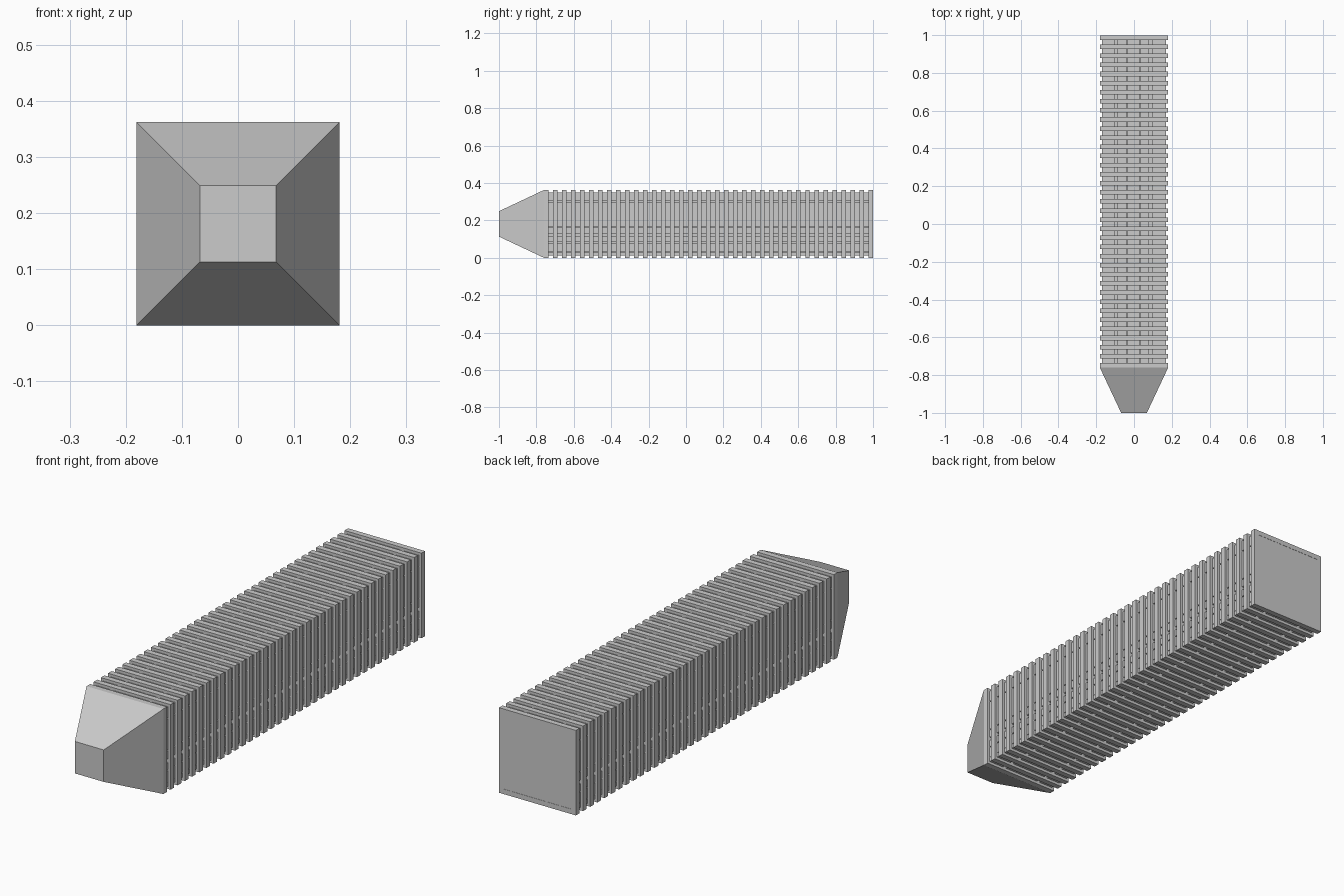
import bpy, bmesh
from mathutils import Vector

HALF, MID = 0.181, 0.181      # half width and axis height
CORE, STRIP = 0.16, 0.169     # half widths of the core and of its raised strips
FIRST, PITCH, THICK, COUNT = -0.712, 0.0482, 0.024, 36

cube = bpy.data.objects.get("Cube")
if cube:
    bpy.data.objects.remove(cube, do_unlink=True)


def finish(name, bm):
    bmesh.ops.recalc_face_normals(bm, faces=bm.faces)
    mesh = bpy.data.meshes.new(name)
    bm.to_mesh(mesh)
    bm.free()
    obj = bpy.data.objects.new(name, mesh)
    bpy.context.collection.objects.link(obj)
    return obj


def square(bm, half, y):
    corners = [(-1, -1), (1, -1), (1, 1), (-1, 1)]
    return [bm.verts.new((a * half, y, MID + b * half)) for a, b in corners]


def bridge(bm, a, b):
    for i in range(4):
        j = (i + 1) % 4
        bm.faces.new((a[i], a[j], b[j], b[i]))


def loft(name, sections):
    """Closed square solid through (half width, y) sections."""
    bm = bmesh.new()
    rings = [square(bm, h, y) for h, y in sections]
    for a, b in zip(rings, rings[1:]):
        bridge(bm, a, b)
    bm.faces.new(rings[0])
    bm.faces.new(rings[-1])
    return finish(name, bm)


def box(bm, lo, hi):
    lo, hi = Vector(lo), Vector(hi)
    verts = bmesh.ops.create_cube(bm, size=1)["verts"]
    for v in verts:
        v.co = (lo + hi) / 2 + v.co * (hi - lo)


# Tapered nose with a short straight collar
loft("nose", [(0.068, -1), (HALF, -0.76), (HALF, -0.736)])

# Inner core, its end panel sitting just inside the last rib
loft("core", [(CORE, -0.74), (CORE, 0.998)])

# Raised lengthwise strips along the four faces of the core
across = [(-STRIP, -0.103), (-0.087, -0.036), (-0.034, 0.030),
          (0.032, 0.080), (0.096, STRIP)]
upright = [(-STRIP, -0.152), (-0.148, -0.102), (-0.098, -0.068), (-0.052, -0.018),
           (-0.014, 0.118), (0.122, 0.152), (0.156, STRIP)]
bm = bmesh.new()
START, END = -0.74, 0.98
for side in (-1, 1):
    near, far = sorted((side * (CORE - 0.01), side * STRIP))
    for a, b in across:
        box(bm, (a, START, MID + near), (b, END, MID + far))
    for a, b in upright:
        box(bm, (near, START, MID + a), (far, END, MID + b))
finish("core_strips", bm)

# Square ring ribs, evenly repeated to the back end
bm = bmesh.new()
loops = [square(bm, h, FIRST + y) for h, y in
         ((HALF, 0), (HALF, THICK), (CORE, THICK), (CORE, 0))]
for i in range(4):
    bridge(bm, loops[i], loops[(i + 1) % 4])
ribs = finish("ribs", bm)
array = ribs.modifiers.new("repeat", "ARRAY")
array.count = COUNT
array.use_relative_offset = False
array.use_constant_offset = True
array.constant_offset_displace = (0, PITCH, 0)
